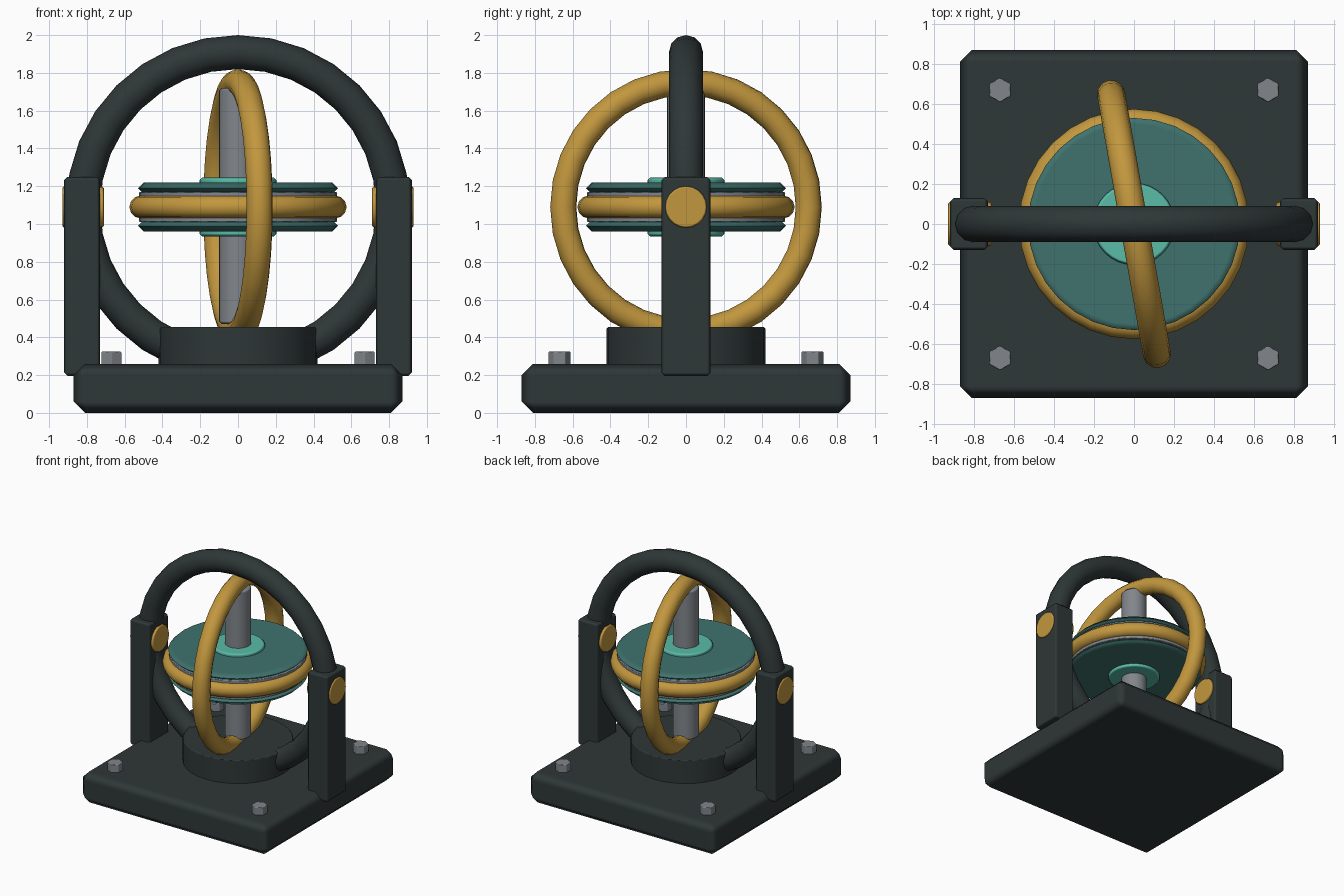
import bpy
import math

cube = bpy.data.objects.get("Cube")
if cube:
    bpy.data.objects.remove(cube, do_unlink=True)

CENTRE = 1.09  # height of the common centre of all rings


def material(name, rgb):
    mat = bpy.data.materials.new(name)
    mat.use_nodes = True
    colour = (*rgb, 1)
    mat.diffuse_color = colour
    mat.node_tree.nodes["Principled BSDF"].inputs["Base Color"].default_value = colour
    return mat


iron = material("dark iron", (0.028, 0.038, 0.038))
brass = material("brass", (0.54, 0.31, 0.048))
teal = material("deep teal", (0.05, 0.17, 0.155))
mint = material("mint", (0.1, 0.5, 0.39))
steel = material("steel", (0.22, 0.24, 0.26))


def finish(name, mat, bevel=0, angle=40):
    """Name, colour, bevel and shade the active object."""
    obj = bpy.context.object
    obj.name = name
    obj.data.materials.append(mat)
    bpy.ops.object.transform_apply(location=False, rotation=True, scale=True)
    bpy.ops.object.shade_smooth_by_angle(angle=math.radians(angle))
    if bevel:
        mod = obj.modifiers.new("edge bevel", "BEVEL")
        mod.width = bevel
        mod.segments = 1
        mod.limit_method = "ANGLE"
        mod.angle_limit = math.radians(40)
        mod.harden_normals = True
    return obj


def box(name, mat, size, loc, bevel):
    bpy.ops.mesh.primitive_cube_add(size=1, location=loc)
    bpy.context.object.scale = size
    return finish(name, mat, bevel, 60)


def cylinder(name, mat, radius, low, high, bevel=0, sides=32, at=(0, 0), angle=40):
    bpy.ops.mesh.primitive_cylinder_add(vertices=sides, radius=radius, depth=high - low,
                                        location=(*at, (low + high) / 2))
    return finish(name, mat, bevel, angle)


def ring(name, mat, major, minor, rotation):
    bpy.ops.mesh.primitive_torus_add(major_radius=major, minor_radius=minor,
                                     major_segments=32, minor_segments=12,
                                     location=(0, 0, CENTRE), rotation=rotation)
    return finish(name, mat)


# Base with its round pedestal
box("base", iron, (1.74, 1.74, 0.26), (0, 0, 0.13), 0.06)
cylinder("pedestal", iron, 0.42, 0.24, 0.455, 0.008)

# Three nested rings
quarter = math.pi / 2
ring("outer_ring", iron, 0.82, 0.09, (quarter, 0, 0))
ring("middle_ring", brass, 0.66, 0.07, (quarter, 0, quarter + math.radians(10)))
ring("inner_ring", brass, 0.515, 0.06, (0, 0, 0))

# Spinning rotor on its shaft
cylinder("rotor_disc", teal, 0.53, CENTRE + 0.07, CENTRE + 0.13, 0.045)
cylinder("rotor_disc_lower", teal, 0.53, CENTRE - 0.13, CENTRE - 0.07, 0.045)
cylinder("rotor_rim", steel, 0.525, CENTRE - 0.08, CENTRE + 0.08, 0.005)
cylinder("hub", mint, 0.205, CENTRE - 0.155, CENTRE + 0.155, 0.015)
cylinder("shaft", steel, 0.1, CENTRE - 0.62, CENTRE + 0.63, 0.015)

# Posts and pivots on both sides
for side, sign in (("left", 1), ("right", -1)):
    box(side + "_post", iron, (0.19, 0.26, 1.055), (sign * 0.825, 0, 0.7225), 0.018)
    bpy.ops.mesh.primitive_cylinder_add(vertices=20, radius=0.11, depth=0.22,
                                        location=(sign * 0.82, 0, CENTRE),
                                        rotation=(0, quarter, 0))
    finish(side + "_pivot", brass, 0.01)

# Hexagonal bolts at the corners
for x in (-0.67, 0.67):
    for y in (-0.67, 0.67):
        end = "front" if y < 0 else "back"
        side = "left" if x > 0 else "right"
        cylinder(f"{end}_{side}_bolt", steel, 0.062, 0.24, 0.325, 0.006, 6, (x, y))
